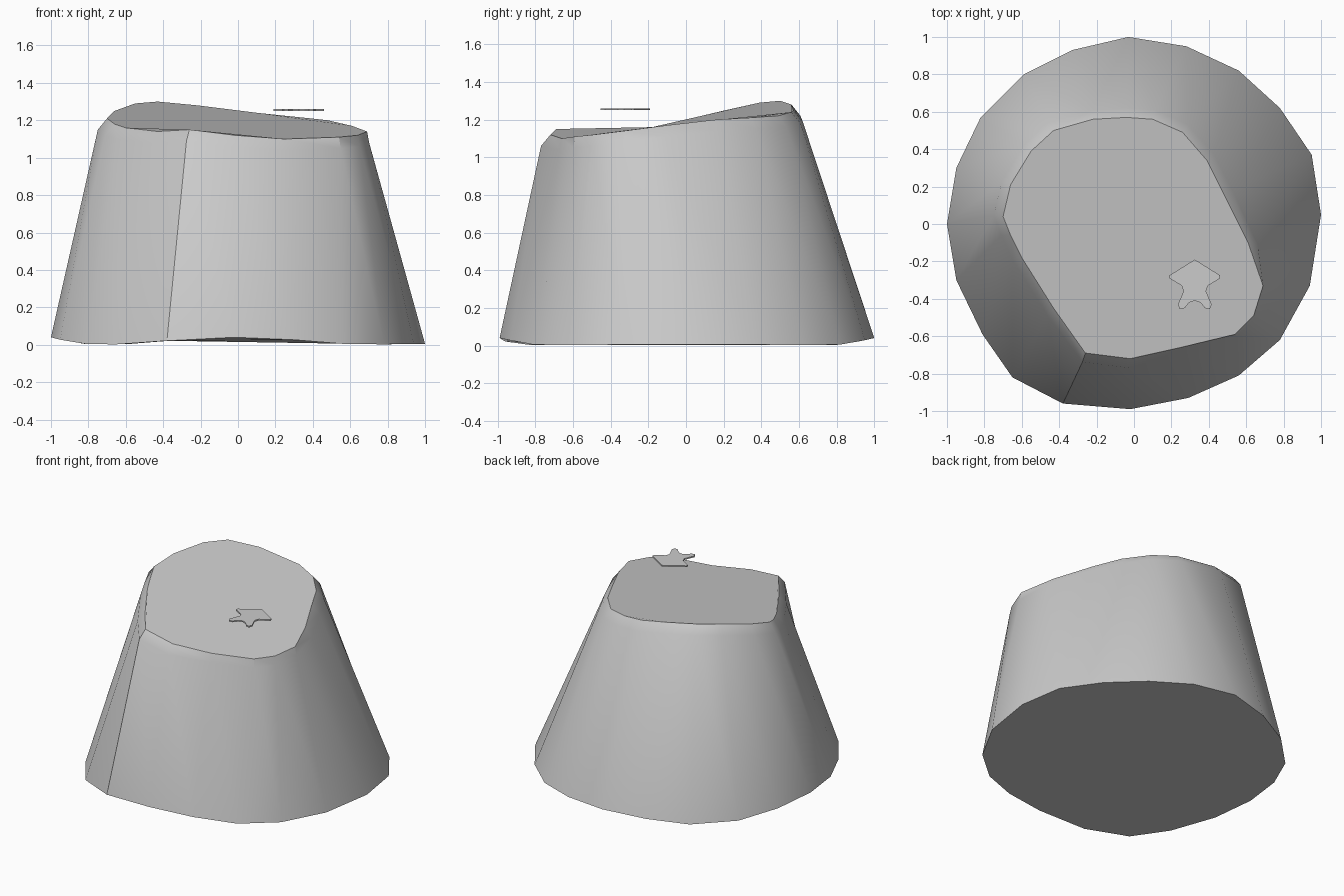
import bpy
import bmesh
import math
from mathutils import Vector

cube = bpy.data.objects.get("Cube")
if cube:
    bpy.data.objects.remove(cube, do_unlink=True)

# One plain grey for everything
grey = bpy.data.materials.new("plain_grey")
grey.use_nodes = True
colour = (0.6, 0.6, 0.6, 1.0)
grey.diffuse_color = colour
shader = next(n for n in grey.node_tree.nodes if n.type == 'BSDF_PRINCIPLED')
shader.inputs["Base Color"].default_value = colour


def finish(name, bm, smooth_angle=None):
    """Turn a bmesh into a named object with the grey material."""
    bmesh.ops.recalc_face_normals(bm, faces=bm.faces)
    mesh = bpy.data.meshes.new(name)
    bm.to_mesh(mesh)
    bm.free()
    mesh.materials.append(grey)
    obj = bpy.data.objects.new(name, mesh)
    bpy.context.collection.objects.link(obj)
    if smooth_angle is not None:
        bpy.ops.object.select_all(action='DESELECT')
        bpy.context.view_layer.objects.active = obj
        obj.select_set(True)
        bpy.ops.object.shade_smooth_by_angle(angle=math.radians(smooth_angle))
    return obj


def loft(bm, rings):
    """Skin a stack of closed rings and cap both ends."""
    loops = [[bm.verts.new(p) for p in ring] for ring in rings]
    for low, high in zip(loops, loops[1:]):
        for i in range(len(low)):
            j = (i + 1) % len(low)
            bm.faces.new((low[i], low[j], high[j], high[i]))
    bm.faces.new(loops[0])
    bm.faces.new(loops[-1])


# Tapered body: foot outline, clockwise from the back
foot_outline = [
    (-.03, 1), (.28, .95), (.56, .82), (.78, .62), (.95, .37),
    (1, .05), (.94, -.33), (.78, -.62), (.56, -.81), (.29, -.93),
    (-.02, -.99), (-.38, -.96), (-.65, -.82), (-.81, -.59), (-.95, -.3),
    (-1, 0), (-.95, .3), (-.82, .57), (-.59, .8), (-.33, .93)]

# Slanted top rim, matching the foot outline point by point
top_rim = [
    (-.04, .57, 1.25), (.1, .56, 1.24), (.26, .49, 1.22), (.39, .34, 1.21),
    (.48, .16, 1.2), (.61, -.1, 1.17), (.69, -.33, 1.14), (.64, -.49, 1.12),
    (.54, -.59, 1.11), (.25, -.66, 1.1), (-.02, -.72, 1.12),
    (-.26, -.69, 1.15), (-.43, -.45, 1.14), (-.6, -.18, 1.16),
    (-.66, -.06, 1.18), (-.7, .04, 1.21), (-.66, .21, 1.25),
    (-.55, .39, 1.29), (-.43, .5, 1.3), (-.22, .56, 1.28)]


def foot_point(x, y):
    """The foot undulates slightly, and stays low on the left side."""
    wave = math.cos(4 * math.atan2(y, x))
    return Vector((x, y, .005 if x > .9 else .02 + .02 * wave))


def shoulder_point(x, y, z):
    """Chamfer below the rim, narrower at the front left."""
    outward = Vector((x + .05, y + .05, 0)).normalized()
    width = .012 if x > .2 and y < -.3 else .05
    return Vector((x, y, z - .06)) + outward * width


body = bmesh.new()
loft(body, [[foot_point(*p) for p in foot_outline],
            [shoulder_point(*p) for p in top_rim],
            [Vector(p) for p in top_rim]])
finish("tapered_body", body, 30)

# Small star plate hovering above the top: half outline, mirrored
half_star = [(0, -.19), (.115, -.262), (.136, -.275), (.136, -.29),
             (.07, -.33), (.06, -.36), (.09, -.43), (.08, -.455),
             (.055, -.45), (.03, -.42), (0, -.41)]
outline = half_star + [(-x, y) for x, y in reversed(half_star[1:-1])]
star = bmesh.new()
loft(star, [[Vector((x + .325, y, z)) for x, y in outline]
            for z in (1.25, 1.26)])
finish("star_plate", star)
